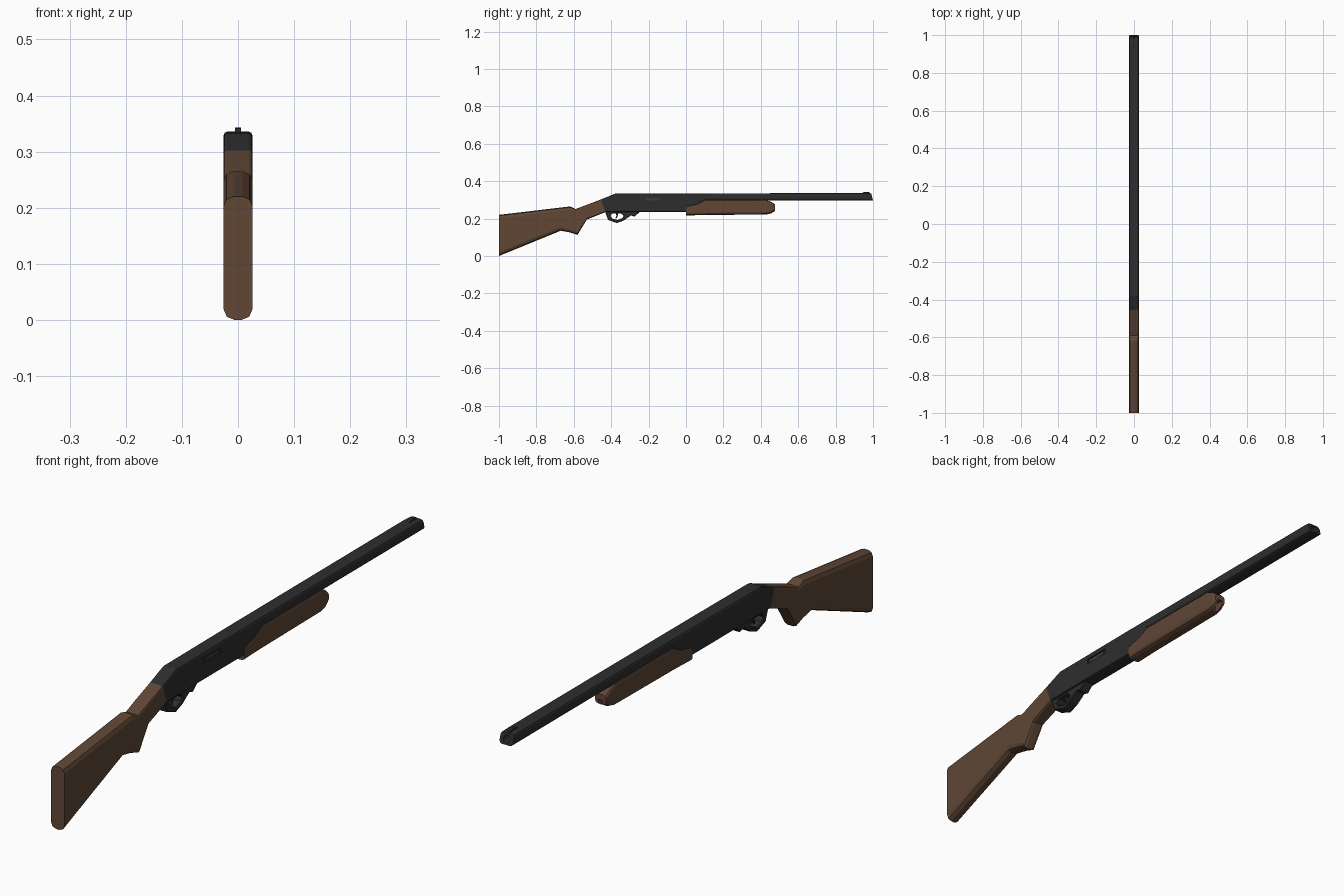
import bpy, bmesh, math
from mathutils import Matrix

if "Cube" in bpy.data.objects:
    bpy.data.objects.remove(bpy.data.objects["Cube"])

HALF = 0.026  # half the width of the body


def material(name, rgb):
    m = bpy.data.materials.new(name)
    m.diffuse_color = (*rgb, 1)
    m.use_nodes = True
    m.node_tree.nodes["Principled BSDF"].inputs["Base Color"].default_value = m.diffuse_color
    return m


METAL = material("dark_metal", (0.027, 0.027, 0.028))
STEEL = material("port_steel", (0.045, 0.045, 0.046))
WOOD = material("brown_wood", (0.115, 0.062, 0.036))


def finish(name, bm, mat):
    bmesh.ops.recalc_face_normals(bm, faces=bm.faces)
    me = bpy.data.meshes.new(name)
    bm.to_mesh(me)
    bm.free()
    ob = bpy.data.objects.new(name, me)
    bpy.context.collection.objects.link(ob)
    if mat:
        me.materials.append(mat)
    return ob


def loft(name, stations, mat):
    """Skin through sections: (top y, top z, bottom y, bottom z, half width, top round, bottom round)."""
    bm = bmesh.new()
    rings = []
    for yt, zt, yb, zb, w, ct, cb in stations:
        h = zt - zb
        side = [(w - cb, 0), (w - 0.29 * cb, 0.29 * cb), (w, cb),
                (w, h - ct), (w - 0.29 * ct, h - 0.29 * ct), (w - ct, h)]
        outline = side + [(-x, d) for x, d in reversed(side)]
        rings.append([bm.verts.new((x, yb + (yt - yb) * d / h, zb + d)) for x, d in outline])
    n = len(rings[0])
    for a, b in zip(rings, rings[1:]):
        for i in range(n):
            j = (i + 1) % n
            bm.faces.new((a[i], a[j], b[j], b[i]))
    bm.faces.new(rings[0])
    bm.faces.new(rings[-1])
    return finish(name, bm, mat)


def plate(name, outlines, half, mat, bevel=0.0):
    """Side profile (y, z), with optional holes, given thickness along x."""
    cu = bpy.data.curves.new(name, 'CURVE')
    cu.dimensions = '2D'
    cu.fill_mode = 'BOTH'
    cu.extrude = half - bevel
    cu.bevel_depth = bevel
    cu.bevel_resolution = 0
    for pts in outlines:
        sp = cu.splines.new('POLY')
        sp.points.add(len(pts) - 1)
        for p, (y, z) in zip(sp.points, pts):
            p.co = (y, z, 0, 1)
        sp.use_cyclic_u = True
    ob = bpy.data.objects.new(name, cu)
    bpy.context.collection.objects.link(ob)
    bpy.ops.object.select_all(action='DESELECT')
    bpy.context.view_layer.objects.active = ob
    ob.select_set(True)
    bpy.ops.object.convert(target='MESH')
    ob = bpy.context.view_layer.objects.active
    ob.data.transform(Matrix(((0, 0, 1, 0), (1, 0, 0, 0), (0, 1, 0, 0), (0, 0, 0, 1))))
    for p in ob.data.polygons:
        p.use_smooth = False
    ob.data.materials.clear()
    ob.data.materials.append(mat)
    return ob


def box(name, lo, hi, mat=None):
    bm = bmesh.new()
    bmesh.ops.create_cube(bm, size=1)
    for v in bm.verts:
        v.co = [(a + b) / 2 + c * (b - a) for a, b, c in zip(lo, hi, v.co)]
    return finish(name, bm, mat)


def cut(ob, cutter):
    mod = ob.modifiers.new("cut", 'BOOLEAN')
    mod.operation = 'DIFFERENCE'
    mod.solver = 'EXACT'
    mod.object = cutter
    bpy.context.view_layer.objects.active = ob
    bpy.ops.object.modifier_apply(modifier=mod.name)
    bpy.data.objects.remove(cutter)


# Wooden stock with grip and wrist
loft("stock", [
    (-1.00, .220, -1.00, .000, HALF, .018, .020),
    (-.67, .259, -.67, .135, HALF, .018, .018),
    (-.62, .265, -.62, .126, HALF, .018, .016),
    (-.59, .251, -.58, .113, HALF, .008, .014),
    (-.54, .270, -.53, .195, HALF, .006, .010),
    (-.455, .302, -.43, .235, HALF, .006, .006),
], WOOD)

# Receiver, stepped at the front to clear the fore-end
receiver = loft("receiver", [
    (-.455, .302, -.43, .235, HALF, .006, .006),
    (-.38, .333, -.36, .236, HALF, .008, .006),
    (0, .335, 0, .236, HALF, .008, .006),
    (.005, .335, .005, .262, HALF, .008, .006),
    (.06, .335, .06, .275, HALF, .008, .006),
    (.10, .335, .10, .297, HALF, .008, .008),
], METAL)

# Ejection port on the right side
cut(receiver, box("port_cutter", (.021, -.225, .294), (.04, -.13, .313)))
box("bolt", (.018, -.215, .297), (.0235, -.14, .310), STEEL)

# Barrel with bore
barrel = loft("barrel", [
    (.10, .335, .10, .297, HALF, .008, .010),
    (.96, .336, .96, .297, HALF, .008, .010),
    (.99, .335, 1.00, .297, HALF, .010, .010),
], METAL)
bm = bmesh.new()
bmesh.ops.create_cone(bm, cap_ends=True, segments=12, radius1=.013, radius2=.013, depth=.12,
                      matrix=Matrix.Translation((0, 1.0, .316)) @ Matrix.Rotation(math.pi / 2, 4, 'X'))
cut(barrel, finish("bore_cutter", bm, None))

# Front sight
plate("front_sight", [[(.93, .332), (.95, .341), (.965, .343), (.983, .340), (.985, .332)]], .005, METAL)

# Pump fore-end with a slot at the front
foreend = loft("fore_end", [
    (0, .264, 0, .217, HALF, .004, .012),
    (.06, .277, .06, .218, HALF, .004, .014),
    (.10, .298, .10, .219, HALF, .004, .014),
    (.43, .298, .43, .222, HALF, .006, .014),
    (.46, .288, .455, .228, .025, .010, .014),
    (.475, .274, .475, .240, .021, .010, .012),
], WOOD)
cut(foreend, box("slot_cutter", (-.009, .44, .20), (.009, .50, .255)))

# Trigger guard and trigger
plate("trigger_guard", [
    [(-.430, .240), (-.415, .196), (-.370, .179), (-.335, .192), (-.295, .220),
     (-.275, .214), (-.245, .242)],
    [(-.408, .215), (-.397, .198), (-.367, .189), (-.338, .200), (-.330, .216),
     (-.345, .231), (-.395, .231)],
], .019, METAL, .003)
plate("trigger", [[(-.378, .236), (-.372, .215), (-.378, .200), (-.372, .200),
                   (-.364, .215), (-.362, .236)]], .005, METAL)
